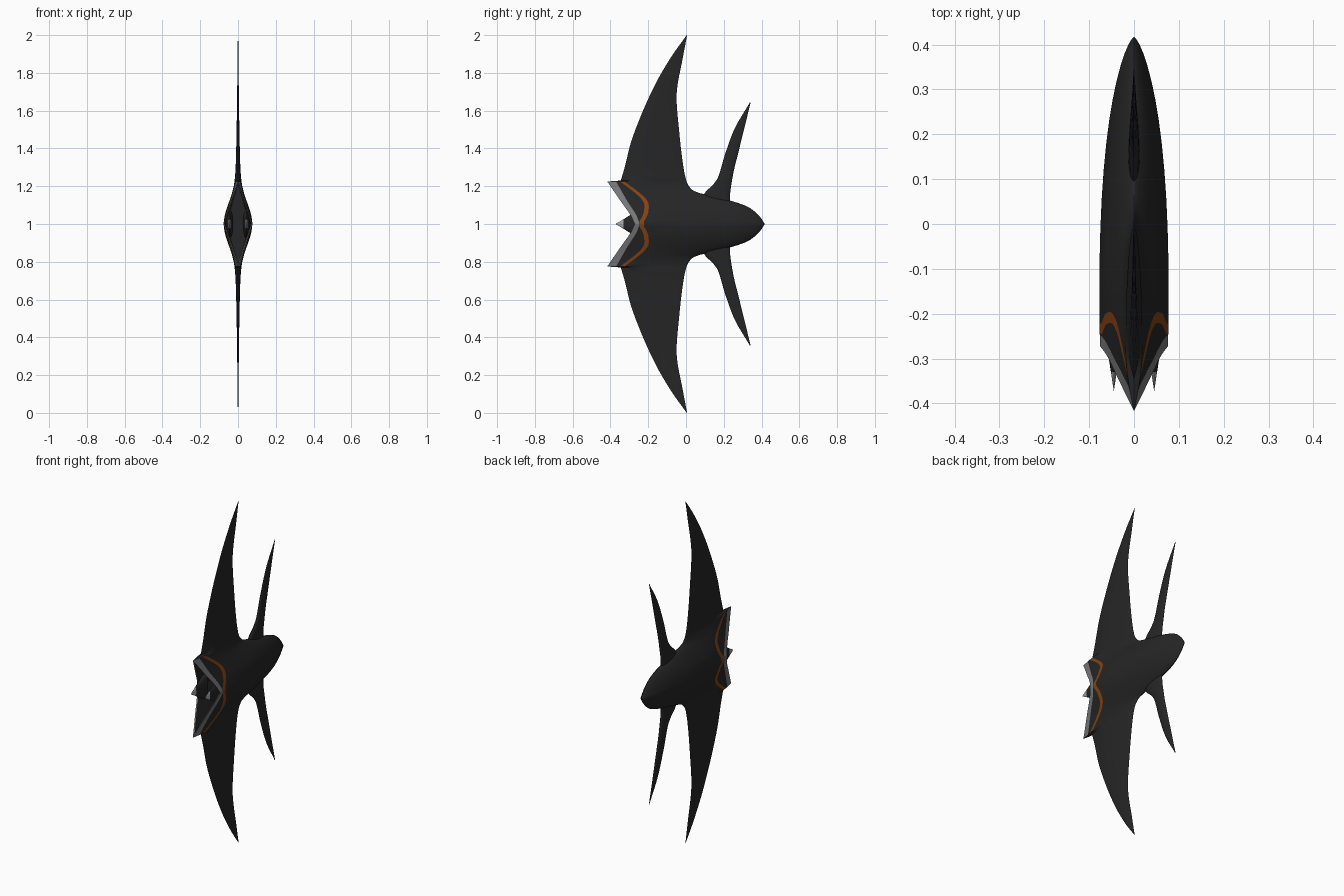
import bpy, bmesh, math

if "Cube" in bpy.data.objects:
    bpy.data.objects.remove(bpy.data.objects["Cube"])

def material(name, r, g, b):
    m = bpy.data.materials.new(name)
    m.diffuse_color = (r, g, b, 1)
    m.use_nodes = True
    m.node_tree.nodes["Principled BSDF"].inputs["Base Color"].default_value = m.diffuse_color
    return m

BLACK = material("charcoal", 0.019, 0.019, 0.019)
GREY = material("grey_metal", 0.19, 0.19, 0.2)
ORANGE = material("burnt_orange", 0.24, 0.055, 0.006)
LIGHT = material("pale_metal", 0.4, 0.4, 0.42)
MATS = [BLACK, GREY, ORANGE, LIGHT]

def curve(pts):
    """Smooth function through (x, value) points."""
    n = len(pts)
    sl = [(pts[i+1][1]-pts[i][1])/(pts[i+1][0]-pts[i][0]) for i in range(n-1)]
    tan = [sl[0]] + [0 if a*b <= 0 else 2*a*b/(a+b) for a, b in zip(sl, sl[1:])] + [sl[-1]]
    def f(x):
        x = min(max(x, pts[0][0]), pts[-1][0])
        i = 0
        while i < n-2 and x > pts[i+1][0]:
            i += 1
        h = pts[i+1][0]-pts[i][0]
        t = (x-pts[i][0])/h
        return ((2*t**3-3*t*t+1)*pts[i][1] + (t**3-2*t*t+t)*h*tan[i]
                + (3*t*t-2*t**3)*pts[i+1][1] + (t**3-t*t)*h*tan[i+1])
    return f

def loft(name, rows, paint=lambda r, c: 0, angle=35):
    """Skin rows of (half thickness, y, z) points, on both sides of x = 0."""
    bm = bmesh.new()
    for s in (1, -1):
        g = [[bm.verts.new((s*x, y, z)) for x, y, z in row] for row in rows]
        for r in range(len(g)-1):
            for c in range(len(g[0])-1):
                q = [g[r][c], g[r][c+1], g[r+1][c+1], g[r+1][c]]
                bm.faces.new(q).material_index = paint(r, c)
    bmesh.ops.remove_doubles(bm, verts=bm.verts, dist=0.0002)
    bmesh.ops.recalc_face_normals(bm, faces=bm.faces)
    return finish(name, bm, angle)

def finish(name, bm, angle=35):
    me = bpy.data.meshes.new(name)
    bm.to_mesh(me)
    bm.free()
    for m in MATS:
        me.materials.append(m)
    me.shade_smooth()
    me.set_sharp_from_angle(angle=math.radians(angle))
    ob = bpy.data.objects.new(name, me)
    bpy.context.collection.objects.link(ob)
    return ob

# Outlines as functions of distance d from the centre line
LIP = 0.225
cowl_front = curve([(0, -.272), (.04, -.29), (.12, -.345), (LIP, -.417)])
rim_back = curve([(0, -.246), (.04, -.26), (.12, -.31), (LIP, -.37)])
stripe = curve([(0, -.243), (.03, -.225), (.06, -.212), (.1, -.208), (.13, -.222),
                (.16, -.252), (.19, -.29), (LIP, -.338)])
wing_front = curve([(.23, -.345), (.31, -.322), (.42, -.295), (.52, -.26),
                    (.735, -.165), (.89, -.075), (1, .004)])
back = curve([(0, .417), (.04, .39), (.09, .33), (.125, .23), (.15, .13), (.16, .085),
              (.175, .04), (.22, .005), (.31, -.015), (.5, -.037), (.67, -.05),
              (.89, -.015), (1, .006)])
thick = curve([(0, .078), (.05, .071), (.1, .055), (.15, .037), (.22, .02),
               (.3, .013), (.6, .006), (1, .001)])

def lip_half(d):
    return max(0, .076*(1-d/LIP))

def section(d):
    d0 = abs(d)
    cowl = d0 <= LIP + .001
    F, B = (cowl_front if cowl else wing_front)(d0), back(d0)
    if cowl:
        s = stripe(d0)
        R = rim_back(d0)
        ys = [F, R, max(s-.012, R+.003), max(s+.012, R+.025)]
    else:
        ys = [F + (B-F)*u for u in (0, .015, .05, .11)]
    n = 14
    ys += [ys[3] + (B-ys[3])*math.sin(i/n*math.pi/2) for i in range(1, n+1)]
    f0 = lip_half(d0) if cowl else 0
    row = []
    for y in ys:
        u = min(1, max(0, (y-F)/(B-F)))
        k = math.sin(min(1, u/.35)*math.pi/2)
        row.append(((f0 + (thick(d0)-f0)*k)*(1-u**3)**.7, y, 1+d))
    if cowl:  # front face of the intake lip
        row.insert(0, (max(0, f0-.006), F+.004, 1+d))
    else:
        row.insert(0, row[0])
    return row

# Body and wings in one skin
half = [LIP*i/18 for i in range(19)] + [.23 + .77*(i/26) for i in range(27)]
ds = [-d for d in reversed(half[1:])] + half

def body_paint(r, c):
    if max(abs(ds[r]), abs(ds[r+1])) > LIP + .001:
        return 0
    return {0: 1, 1: 1, 3: 2}.get(c, 0)

loft("body_and_wings", [section(d) for d in ds], body_paint)

# Dark intake duct behind the lip
duct = []
for i in range(-18, 19):
    d = LIP*i/18
    F, h = cowl_front(abs(d)), max(0, lip_half(abs(d))-.006)
    duct.append([(h, F+.004, 1+d), (h*.95, F*.5-.08, 1+d), (h*.9, -.14, 1+d), (0, -.14, 1+d)])
loft("intake_duct", duct)

# Swept tail fins
fin_front = curve([(.08, .06), (.16, .095), (.23, .162), (.37, .207), (.5, .255), (.643, .338)])
fin_back = curve([(.08, .235), (.13, .232), (.25, .247), (.39, .28), (.52, .312), (.643, .342)])
for name, s in (("upper_tail_fin", 1), ("lower_tail_fin", -1)):
    rows = []
    for i in range(19):
        d = .08 + .563*i/18
        F, B = fin_front(d), fin_back(d)
        t = .001 + .013*(1-i/18)
        rows.append([(t*math.sin(math.pi*j/8), F+(B-F)*(1-math.cos(math.pi*j/8))/2, 1+s*d)
                     for j in range(9)])
    loft(name, rows)

# Intake centre cones with pale tips
for name, s in (("right_intake_cone", 1), ("left_intake_cone", -1)):
    bm = bmesh.new()
    rings = []
    for y, k in ((-.372, .01), (-.33, .32), (-.285, .68), (-.24, 1)):
        rings.append([bm.verts.new((s*.045 + .02*k*math.cos(a), y, 1 + .08*k*math.sin(a)))
                      for a in [2*math.pi*j/20 for j in range(20)]])
    for r in range(3):
        for j in range(20):
            q = [rings[r][j], rings[r][(j+1) % 20], rings[r+1][(j+1) % 20], rings[r+1][j]]
            bm.faces.new(q).material_index = 3 if r == 0 else 0
    bm.faces.new(rings[0]).material_index = 3
    bm.faces.new(rings[-1])
    bmesh.ops.recalc_face_normals(bm, faces=bm.faces)
    finish(name, bm)
